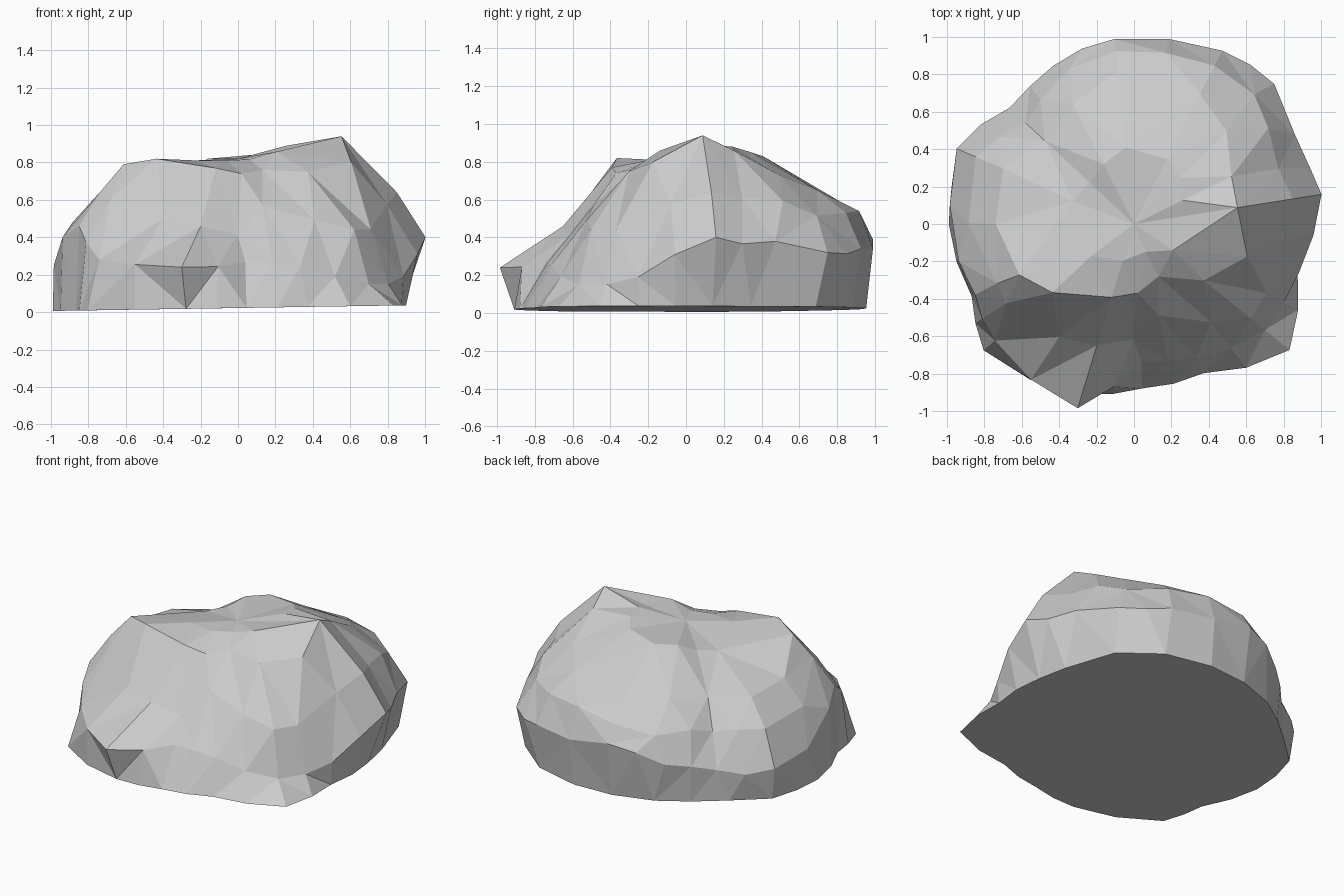
import bpy, bmesh, random
from math import radians, cos, sin

if "Cube" in bpy.data.objects:
    bpy.data.objects.remove(bpy.data.objects["Cube"])

random.seed(4)

# Boulder profiles around the centre: angle, base r, bulge r z, mid r z, shoulder r z, inner z
PROFILES = [
    (9, .89, 1.015, .40, .86, .64, .56, .94, .87),
    (26, .91, .98, .38, .82, .62, .58, .86, .89),
    (45, 1.0, 1.06, .32, .93, .53, .70, .73, .88),
    (63, 1.0, 1.04, .34, .95, .53, .78, .65, .85),
    (96, .94, .995, .39, .93, .50, .82, .59, .83),
    (117, .91, .95, .28, .87, .46, .72, .62, .82),
    (137, .90, .91, .22, .79, .43, .65, .60, .77),
    (157, 1.0, 1.03, .22, .92, .45, .76, .60, .74),
    (180, .99, .97, .30, .88, .49, .74, .63, .77),
    (204, .95, .93, .46, .82, .62, .67, .79, .80),
    (220, 1.05, .97, .28, .77, .55, .57, .82, .81),
    (253, .95, 1.03, .24, .68, .46, .41, .77, .81),
    (273, .88, .74, .27, .56, .48, .37, .74, .81),
    (295, .88, .79, .25, .52, .58, .31, .76, .82),
    (321, 1.07, .90, .15, .80, .44, .48, .75, .85),
    (344, .91, .92, .19, .80, .47, .63, .80, .88),
]

# Lower half: one extra in-between column per profile keeps the outline full
bm = bmesh.new()
rings = [[] for _ in range(5)]
n = len(PROFILES)
for i, p in enumerate(PROFILES):
    q = list(PROFILES[(i + 1) % n])
    if q[0] < p[0]:
        q[0] += 360
    half = [(a + b) / 2 for a, b in zip(p, q)]
    for extra, prof in enumerate((p, half)):
        deg, base, r1, z1, r2, z2, r3, z3, zi = prof
        c, s = cos(radians(deg)), sin(radians(deg))
        pts = [(base, .022 + .016 * c * base), (r1, z1), (r2, z2),
               (r3, z3), (r3 * .5, zi)]
        for k, (r, z) in enumerate(pts):
            if extra and k > 2:
                continue
            if extra and k:          # uneven corners between profiles
                r *= random.uniform(.985, 1.01)
                z += random.uniform(-.03, .03)
            rings[k].append(bm.verts.new((r * c, r * s, z)))

m = 2 * n
for low, high in zip(rings[:2], rings[1:3]):
    for i in range(m):
        j = (i + 1) % m
        bm.faces.new((low[i], low[j], high[j], high[i]))

# Shoulder and crown: coarse facets
mid, shoulder, inner = rings[2:]
top = bm.verts.new((0, 0, .82))
for i in range(n):
    j = (i + 1) % n
    a, b, c = mid[2 * i], mid[2 * i + 1], mid[2 * j]
    bm.faces.new((a, b, shoulder[i]))
    bm.faces.new((b, shoulder[j], shoulder[i]))
    bm.faces.new((b, c, shoulder[j]))
    bm.faces.new((shoulder[i], shoulder[j], inner[j], inner[i]))
    bm.faces.new((inner[i], inner[j], top))

# Flat underside, then triangular facets
bm.faces.new(list(reversed(rings[0])))
bmesh.ops.triangulate(bm, faces=bm.faces[:], quad_method='SHORT_EDGE')
bmesh.ops.recalc_face_normals(bm, faces=bm.faces[:])
mesh = bpy.data.meshes.new("boulder")
bm.to_mesh(mesh)
bm.free()
boulder = bpy.data.objects.new("boulder", mesh)
bpy.context.collection.objects.link(boulder)

# Merge facets unevenly, as on a chipped low-poly stone
facets = boulder.modifiers.new("uneven_facets", 'DECIMATE')
facets.ratio = .85
